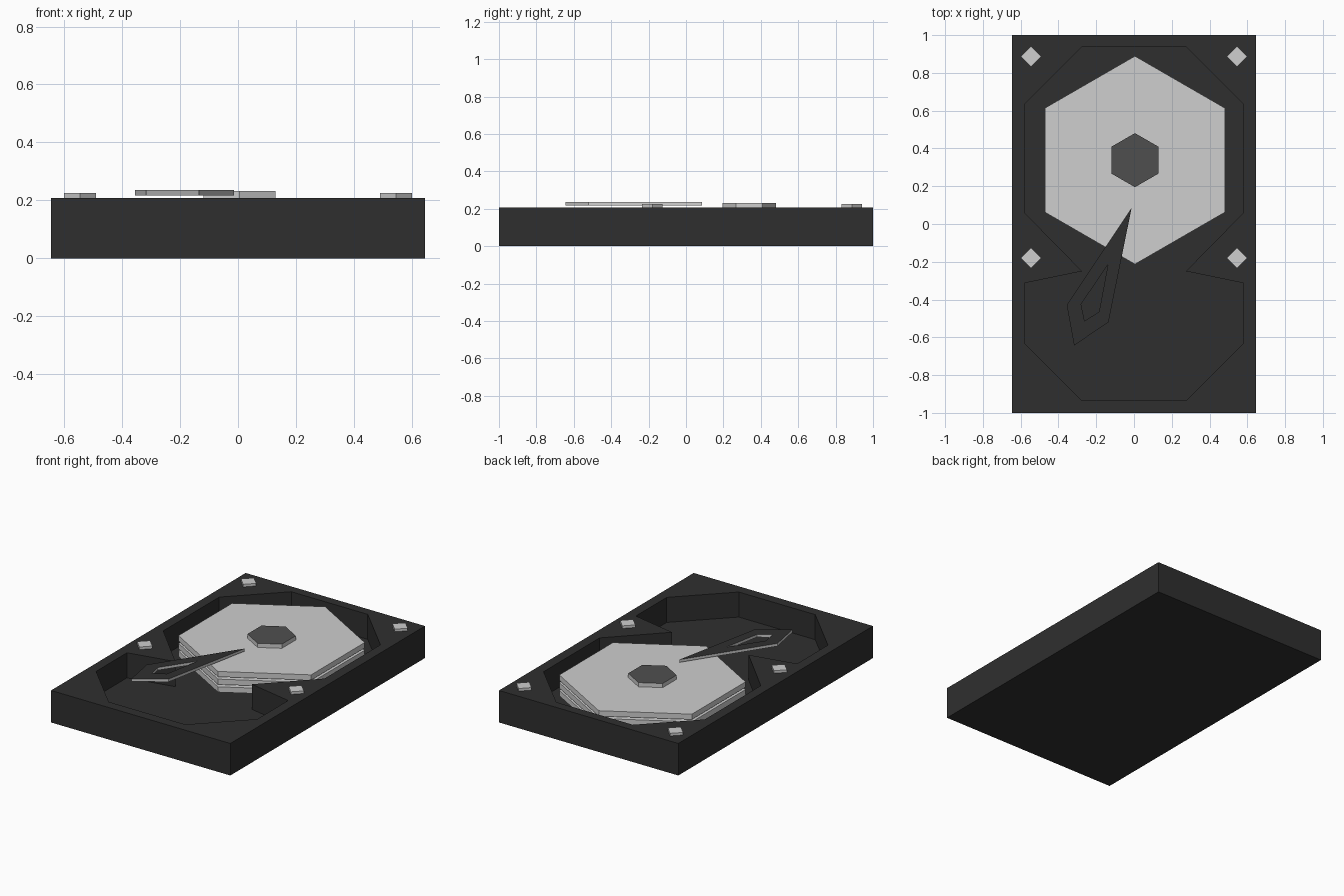
import bpy, bmesh, math

if "Cube" in bpy.data.objects:
    bpy.data.objects.remove(bpy.data.objects["Cube"])


def material(name, v):
    m = bpy.data.materials.new(name)
    m.diffuse_color = (v, v, v, 1)
    m.use_nodes = True
    m.node_tree.nodes["Principled BSDF"].inputs["Base Color"].default_value = m.diffuse_color
    return m


DARK = material("dark_casing", 0.028)
LIGHT = material("light_metal", 0.62)
GREY = material("mid_grey", 0.078)


def finish(name, bm, mats, top_index=0):
    """Make an object; upward faces get top_index as their material."""
    bmesh.ops.recalc_face_normals(bm, faces=bm.faces)
    for f in bm.faces:
        f.material_index = top_index if f.normal.z > 0.9 else 0
    me = bpy.data.meshes.new(name)
    bm.to_mesh(me)
    bm.free()
    for m in mats:
        me.materials.append(m)
    ob = bpy.data.objects.new(name, me)
    bpy.context.collection.objects.link(ob)
    return ob


def prism(name, pts, z0, z1, mats, top_index=0):
    bm = bmesh.new()
    lo = [bm.verts.new((x, y, z0)) for x, y in pts]
    hi = [bm.verts.new((x, y, z1)) for x, y in pts]
    bm.faces.new(lo[::-1])
    bm.faces.new(hi)
    n = len(pts)
    for i in range(n):
        j = (i + 1) % n
        bm.faces.new((lo[i], lo[j], hi[j], hi[i]))
    return finish(name, bm, mats, top_index)


def polygon(cx, cy, r, n):
    return [(cx + r * math.sin(2 * math.pi * i / n),
             cy + r * math.cos(2 * math.pi * i / n)) for i in range(n)]


# Casing with a waisted pocket
case = prism("casing", [(-0.645, -1), (0.645, -1), (0.645, 1), (-0.645, 1)],
             0, 0.208, [DARK])
right = [(0.275, 0.94), (0.58, 0.635), (0.58, 0.06), (0.275, -0.25),
         (0.58, -0.313), (0.58, -0.63), (0.275, -0.935)]
outline = right + [(-x, y) for x, y in reversed(right)]
cutter = prism("pocket_cutter", outline, 0.045, 0.3, [DARK])
cutter.hide_render = True
cutter.hide_viewport = True
cut = case.modifiers.new("pocket", "BOOLEAN")
cut.operation = "DIFFERENCE"
cut.solver = "EXACT"
cut.object = cutter

# Stack of three hexagonal platters, spindle and hub
CX, CY = 0.005, 0.338
for i, z in enumerate((0.07, 0.12, 0.17)):
    prism(f"platter_{i + 1}", polygon(CX, CY, 0.551, 6), z, z + 0.035, [LIGHT])
prism("spindle", polygon(CX, CY, 0.14, 6), 0.045, 0.18, [LIGHT])
prism("hub", polygon(CX, CY, 0.143, 6), 0.2, 0.232, [LIGHT, GREY], 1)

# Corner screws
for x in (-0.545, 0.545):
    for y in (0.887, -0.18):
        prism("screw", polygon(x, y, 0.055, 4), 0.206, 0.225, [LIGHT])

# Read arm: a pointed frame with a dark top
outer = [(-0.013, 0.085), (-0.135, -0.52), (-0.317, -0.643), (-0.356, -0.43)]
inner = [(-0.138, -0.215), (-0.185, -0.465), (-0.262, -0.513), (-0.28, -0.425)]
bm = bmesh.new()
rings = [[bm.verts.new((x, y, z)) for x, y in pts]
         for pts, z in ((outer, 0.217), (outer, 0.235), (inner, 0.235), (inner, 0.217))]
for a in range(4):
    r, s = rings[a], rings[(a + 1) % 4]
    for i in range(4):
        j = (i + 1) % 4
        bm.faces.new((r[i], r[j], s[j], s[i]))
finish("read_arm", bm, [LIGHT, DARK], 1)
